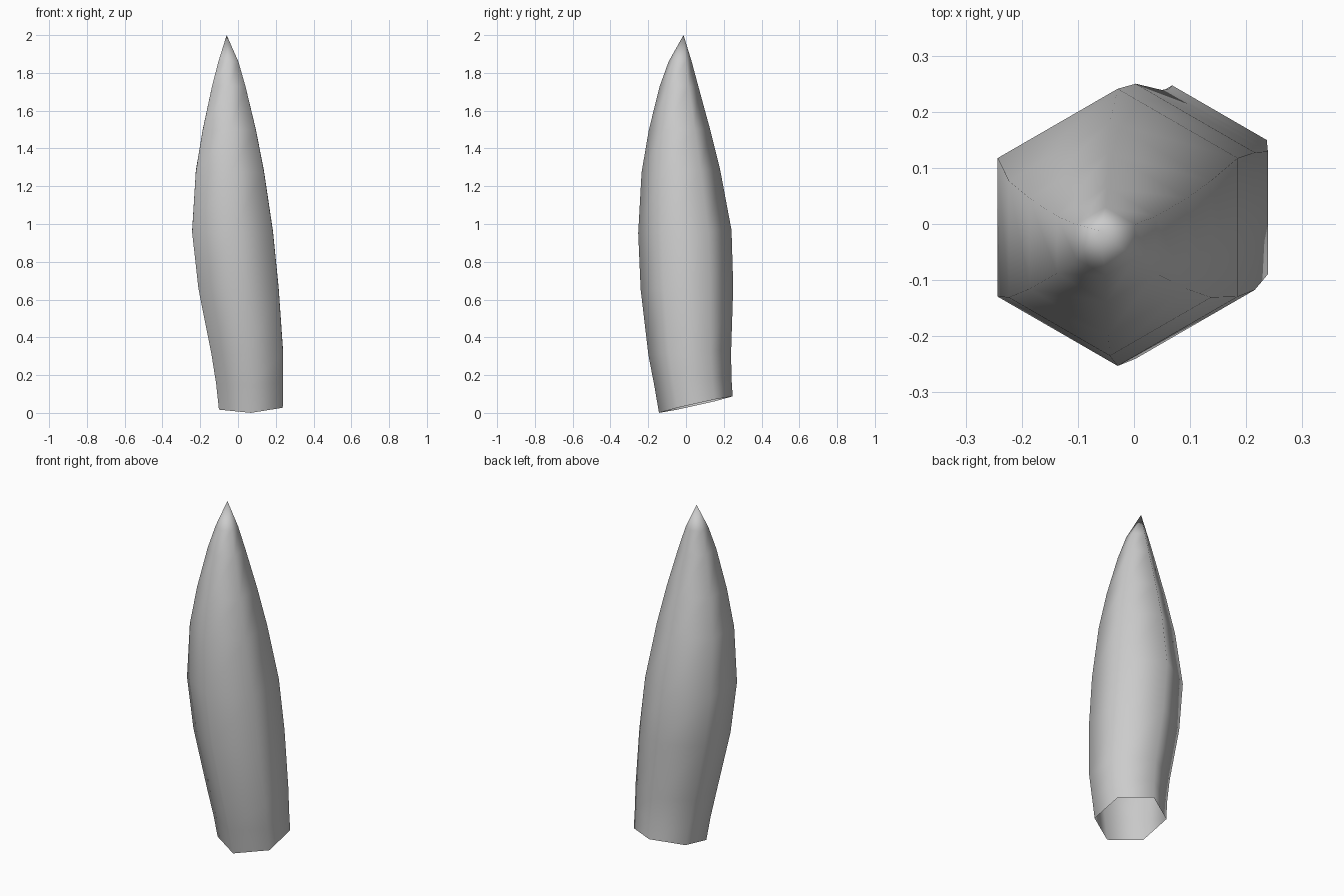
import bpy, bmesh, math

if "Cube" in bpy.data.objects:
    bpy.data.objects.remove(bpy.data.objects["Cube"])

# Ring stations along the bent spike: centre x, y, z, radius, z-slope along x, z-slope along y
rings = [
    (0.068, 0.052, 0.044, 0.195, 0.03, 0.224),
    (0.061, 0.036, 0.17, 0.204, 0.02, 0.12),
    (0.049, 0.020, 0.32, 0.219, 0.01, 0.06),
    (0.003, 0.005, 0.66, 0.245, 0, 0.03),
    (-0.029, -0.006, 0.96, 0.247, 0, 0.03),
    (-0.043, -0.027, 1.28, 0.208, 0, 0.03),
    (-0.046, -0.035, 1.50, 0.162, 0, 0.02),
    (-0.049, -0.037, 1.73, 0.102, 0, 0),
    (-0.051, -0.031, 1.86, 0.061, 0, 0),
]
SIDES = 6

bm = bmesh.new()
loops = []
for cx, cy, cz, r, sx, sy in rings:
    loop = []
    for i in range(SIDES):
        a = math.pi / 2 + i * math.tau / SIDES
        dx, dy = r * math.cos(a), r * math.sin(a)
        loop.append(bm.verts.new((cx + dx, cy + dy, cz + sx * dx + sy * dy)))
    loops.append(loop)

# Skin between rings, bottom left open
for lo, hi in zip(loops, loops[1:]):
    for i in range(SIDES):
        j = (i + 1) % SIDES
        bm.faces.new((lo[i], lo[j], hi[j], hi[i]))

# Pointed tip
tip = bm.verts.new((-0.06, -0.013, 2.0))
for i in range(SIDES):
    bm.faces.new((loops[-1][i], loops[-1][(i + 1) % SIDES], tip))

for f in bm.faces:
    f.smooth = True
mesh = bpy.data.meshes.new("curved_spike")
bm.to_mesh(mesh)
bm.free()
spike = bpy.data.objects.new("curved_spike", mesh)
bpy.context.collection.objects.link(spike)
